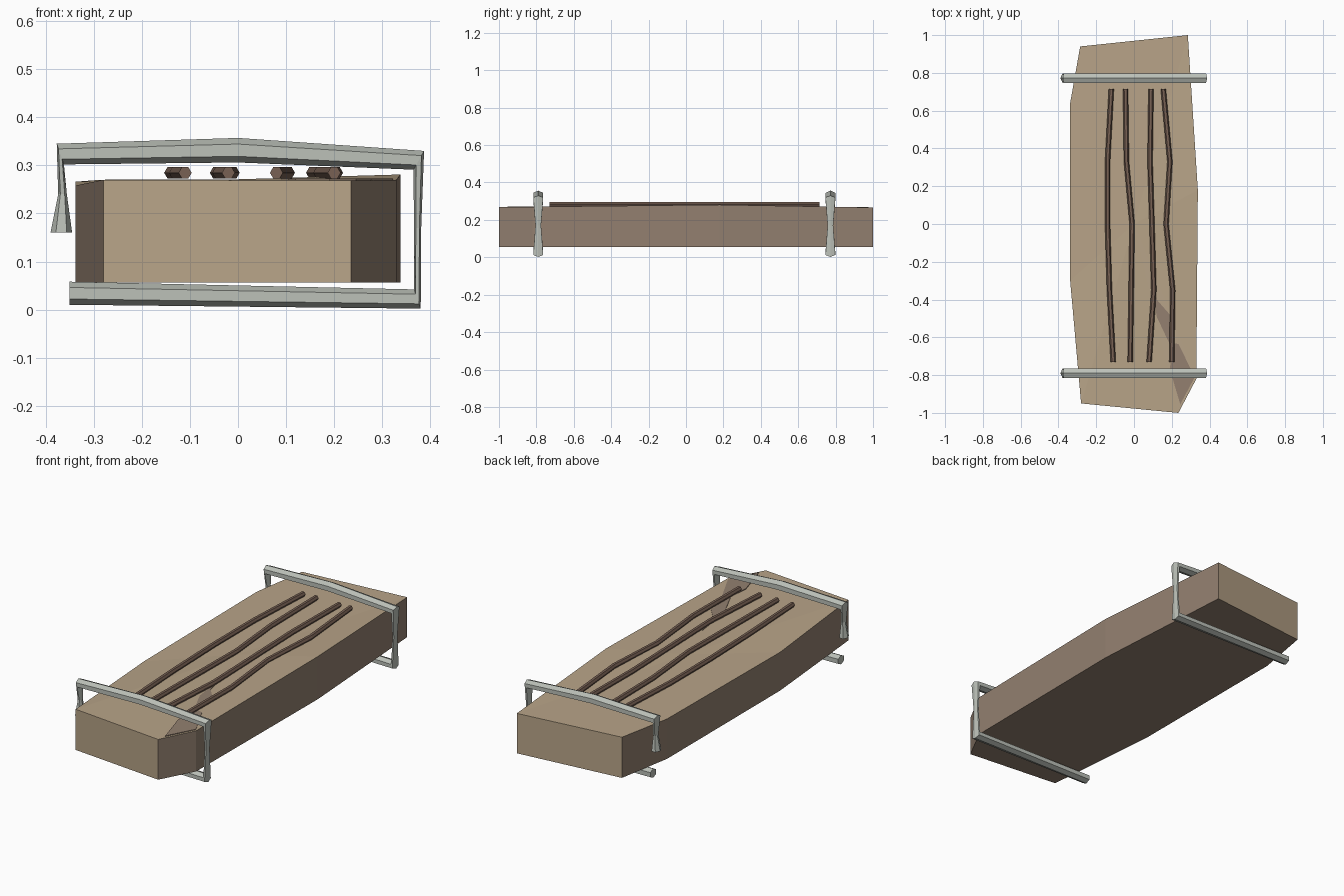
import bpy, bmesh, math

if "Cube" in bpy.data.objects:
    bpy.data.objects.remove(bpy.data.objects["Cube"])


def material(name, rgb):
    m = bpy.data.materials.new(name)
    m.diffuse_color = [(c / 255 / 12.92 if c < 11 else ((c / 255 + 0.055) / 1.055) ** 2.4) for c in rgb] + [1]
    m.use_nodes = True
    m.node_tree.nodes["Principled BSDF"].inputs["Base Color"].default_value = m.diffuse_color
    return m


WOOD = material("pale cut wood", (184, 164, 136))
BARK = material("brown bark", (147, 128, 112))
GROOVE = material("dark brown grain", (120, 97, 84))
METAL = material("grey metal", (188, 193, 185))


def finish(name, bm, mats):
    bmesh.ops.recalc_face_normals(bm, faces=bm.faces)
    me = bpy.data.meshes.new(name)
    bm.to_mesh(me)
    bm.free()
    for m in mats:
        me.materials.append(m)
    ob = bpy.data.objects.new(name, me)
    bpy.context.collection.objects.link(ob)
    return ob


def tube(name, rings, mat):
    """Join rings of points into a closed tube with end caps."""
    bm = bmesh.new()
    loops = [[bm.verts.new(p) for p in r] for r in rings]
    n = len(loops[0])
    for a, b in zip(loops, loops[1:]):
        for i in range(n):
            j = (i + 1) % n
            bm.faces.new((a[i], a[j], b[j], b[i]))
    bm.faces.new(loops[0])
    bm.faces.new(loops[-1])
    return finish(name, bm, [mat])


# Plank: irregular outline (x, y, top z), flat bottom, fanned top
outline = [(-0.28, -0.95, 0.27), (0.235, -1.0, 0.268), (0.33, -0.82, 0.27),
           (0.338, 0.18, 0.281), (0.285, 1.0, 0.266), (-0.285, 0.94, 0.27),
           (-0.338, 0.64, 0.266), (-0.338, -0.3, 0.258)]
ENDS = (0, 4)
bm = bmesh.new()
low = [bm.verts.new((x, y, 0.056)) for x, y, z in outline]
high = [bm.verts.new(p) for p in outline]
mid = bm.verts.new((0, 0, 0.271))
bm.faces.new(low[::-1]).material_index = 1
for i in range(len(outline)):
    j = (i + 1) % len(outline)
    side = bm.faces.new((low[i], low[j], high[j], high[i]))
    side.material_index = 0 if i in ENDS else 1
    bm.faces.new((high[i], high[j], mid))
finish("plank", bm, [WOOD, BARK])

# Thin bark-coloured patch on the front right of the top
patch = [(0.09, -0.26), (0.12, -0.40), (0.19, -0.48), (0.2, -0.63), (0.235, -0.635),
         (0.322, -0.81), (0.245, -0.955), (0.19, -0.77), (0.2, -0.66), (0.12, -0.49)]
bm = bmesh.new()
face = bm.faces.new([bm.verts.new((x, y, 0.268)) for x, y in patch])
ext = bmesh.ops.extrude_face_region(bm, geom=[face])
for v in ext["geom"]:
    if isinstance(v, bmesh.types.BMVert):
        v.co.z = 0.2725
finish("bark_patch", bm, [BARK])

# Wavy grain strips along the top
ys = (0.715, 0.33, 0.0, -0.35, -0.73)
strips = [(-0.12, -0.14, -0.14, -0.13, -0.11), (-0.045, -0.04, -0.01, -0.015, -0.02),
          (0.09, 0.085, 0.095, 0.105, 0.08), (0.155, 0.19, 0.17, 0.205, 0.20)]
for k, xs in enumerate(strips):
    rings = [[(x + 0.0135 * math.cos(i * math.pi / 3), y, 0.2845 + 0.0135 * math.sin(i * math.pi / 3))
              for i in range(6)] for x, y in zip(xs, ys)]
    tube(f"grain_strip_{k + 1}", rings, GROOVE)

# Metal clamps: outer point, inner point and half depth of each section
sections = [((-0.39, 0.16), (-0.345, 0.16), 0.024), ((-0.374, 0.24), (-0.356, 0.24), 0.015),
            ((-0.377, 0.345), (-0.362, 0.302), 0.026), ((0, 0.357), (0, 0.306), 0.026),
            ((0.387, 0.33), (0.365, 0.291), 0.026), ((0.381, 0.17), (0.366, 0.17), 0.015),
            ((0.38, 0.002), (0.366, 0.042), 0.026), ((-0.35, 0.01), (-0.35, 0.058), 0.024)]
for name, yc in (("front_clamp", -0.79), ("back_clamp", 0.772)):
    rings = []
    for (ox, oz), (ix, iz), d in sections:
        ring = []
        for i in range(6):
            a = i * math.pi / 3
            t = (1 - math.cos(a)) / 2
            ring.append((ox + (ix - ox) * t, yc + d * math.sin(a) / math.sin(math.pi / 3), oz + (iz - oz) * t))
        rings.append(ring)
    tube(name, rings, METAL)
